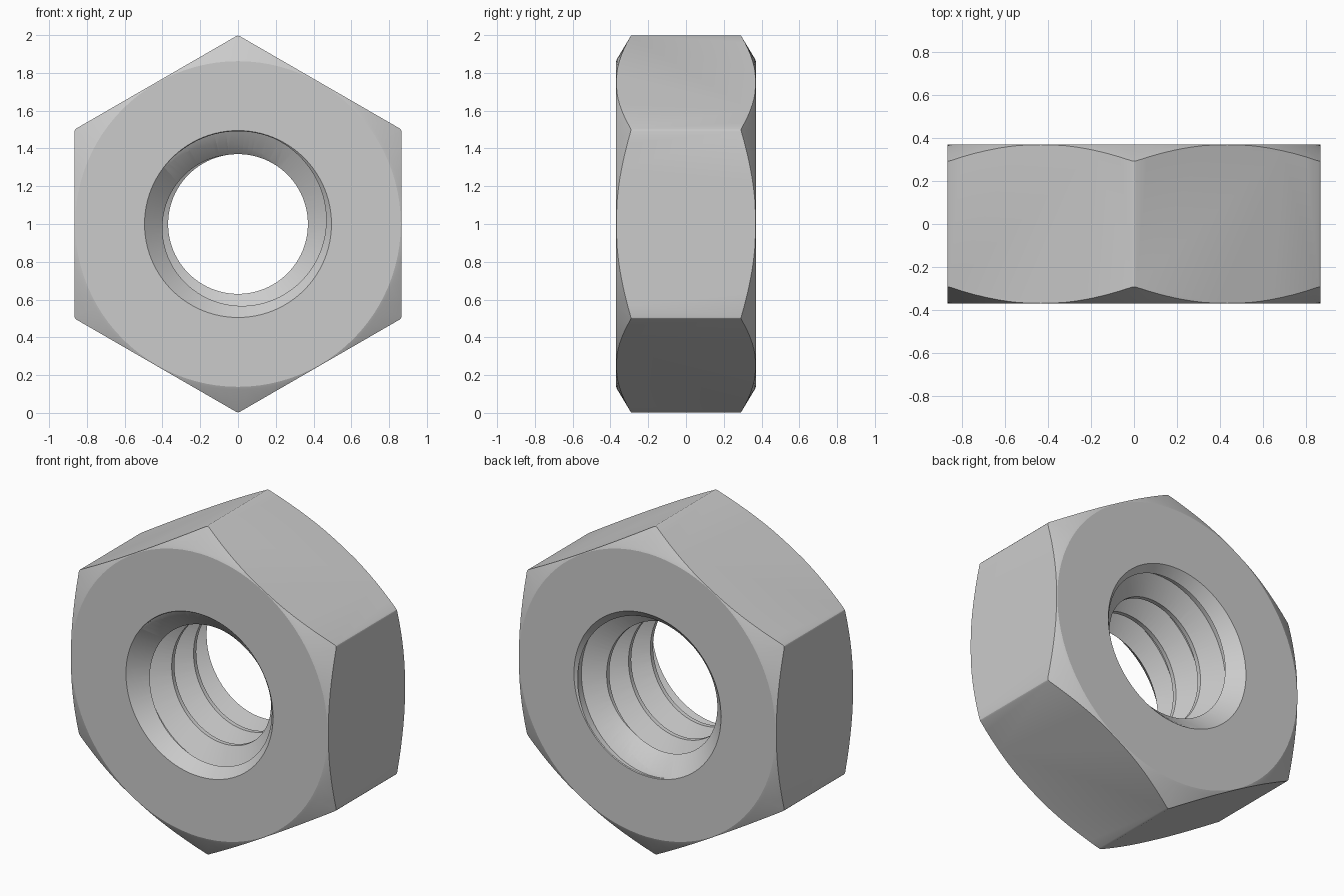
import bpy, bmesh, math

cube = bpy.data.objects.get("Cube")
if cube:
    bpy.data.objects.remove(cube)

HALF = 0.37          # half thickness along y
BORE, RIM = 0.37, 0.495
PITCH, CREST = 0.21, 0.026
SEGS = 96

steel = bpy.data.materials.new("steel grey")
steel.use_nodes = True
GREY = (0.6, 0.6, 0.6, 1)
steel.diffuse_color = GREY
steel.node_tree.nodes["Principled BSDF"].inputs["Base Color"].default_value = GREY


def make_object(name, bm):
    bmesh.ops.recalc_face_normals(bm, faces=bm.faces)
    mesh = bpy.data.meshes.new(name)
    bm.to_mesh(mesh)
    bm.free()
    mesh.materials.append(steel)
    obj = bpy.data.objects.new(name, mesh)
    bpy.context.collection.objects.link(obj)
    return obj


def place(bm, radius, angle, y):
    return bm.verts.new((radius * math.cos(angle), y, 1 + radius * math.sin(angle)))


def skin(bm, rings, closed_section=False):
    """Join successive rings with quads and cap both ends."""
    for a, b in zip(rings, rings[1:]):
        for i in range(len(a)):
            j = (i + 1) % len(a)
            bm.faces.new((a[i], a[j], b[j], b[i]))
    bm.faces.new(rings[0])
    bm.faces.new(rings[-1])


def lathe(name, profile, segs=SEGS, offset=0.0):
    """Solid of revolution about the y axis from (radius, y) points."""
    bm = bmesh.new()
    rings = [[place(bm, r, offset + math.tau * i / segs, y) for i in range(segs)]
             for r, y in profile]
    skin(bm, rings)
    return make_object(name, bm)


def mirrored(half):
    return half + [(r, -y) for r, y in reversed(half)]


def helix_cutter(name):
    """Right-handed V groove that cuts the thread."""
    bm = bmesh.new()
    slope = math.tan(math.radians(60))
    inner, outer = BORE - 0.008, RIM - 0.004
    groove = (PITCH - CREST) / 2
    wide = groove + (BORE - inner) / slope
    narrow = max(groove - (outer - BORE) / slope, 0.004)
    section = [(inner, -wide), (outer, -narrow), (outer, narrow), (inner, wide)]
    start = -HALF + 0.078 + groove       # groove centre at the -x side
    turns = 6
    rings = []
    for i in range(turns * SEGS + 1):
        t = i / SEGS - turns / 2 - 1
        angle = math.pi - math.tau * t
        rings.append([place(bm, r, angle, start + PITCH * (t + 2) + dy)
                      for r, dy in section])
    skin(bm, rings)
    return make_object(name, bm)


def combine(obj, cutter, operation):
    mod = obj.modifiers.new(operation.lower(), "BOOLEAN")
    mod.object, mod.operation, mod.solver = cutter, operation, "EXACT"
    bpy.context.view_layer.objects.active = obj
    bpy.ops.object.modifier_apply(modifier=mod.name)
    bpy.data.objects.remove(cutter)


# Hexagonal body with slightly eased long edges
nut = lathe("hex_nut", [(1, -0.5), (1, 0.5)], 6, math.pi / 6)
bm = bmesh.new()
bm.from_mesh(nut.data)
long_edges = [e for e in bm.edges if abs(e.verts[0].co.y - e.verts[1].co.y) > 0.5]
bmesh.ops.bevel(bm, geom=long_edges, offset=0.01, segments=2, profile=0.5,
                affect="EDGES")
bm.to_mesh(nut.data)
bm.free()

# Conical chamfer on both faces
barrel = mirrored([(0.862, -HALF), (0.876, -HALF + 0.006), (1.06, -0.254)])
combine(nut, lathe("chamfer_cutter", barrel), "INTERSECT")

# Bore with a countersink at each end
flare = 0.1
bore = mirrored([(RIM + flare, -HALF - flare), (BORE, -HALF + RIM - BORE)])
combine(nut, lathe("bore_cutter", bore), "DIFFERENCE")

# Internal thread
combine(nut, helix_cutter("thread_cutter"), "DIFFERENCE")

bpy.ops.object.select_all(action="DESELECT")
nut.select_set(True)
bpy.context.view_layer.objects.active = nut
bpy.ops.object.shade_smooth_by_angle(angle=math.radians(22))
